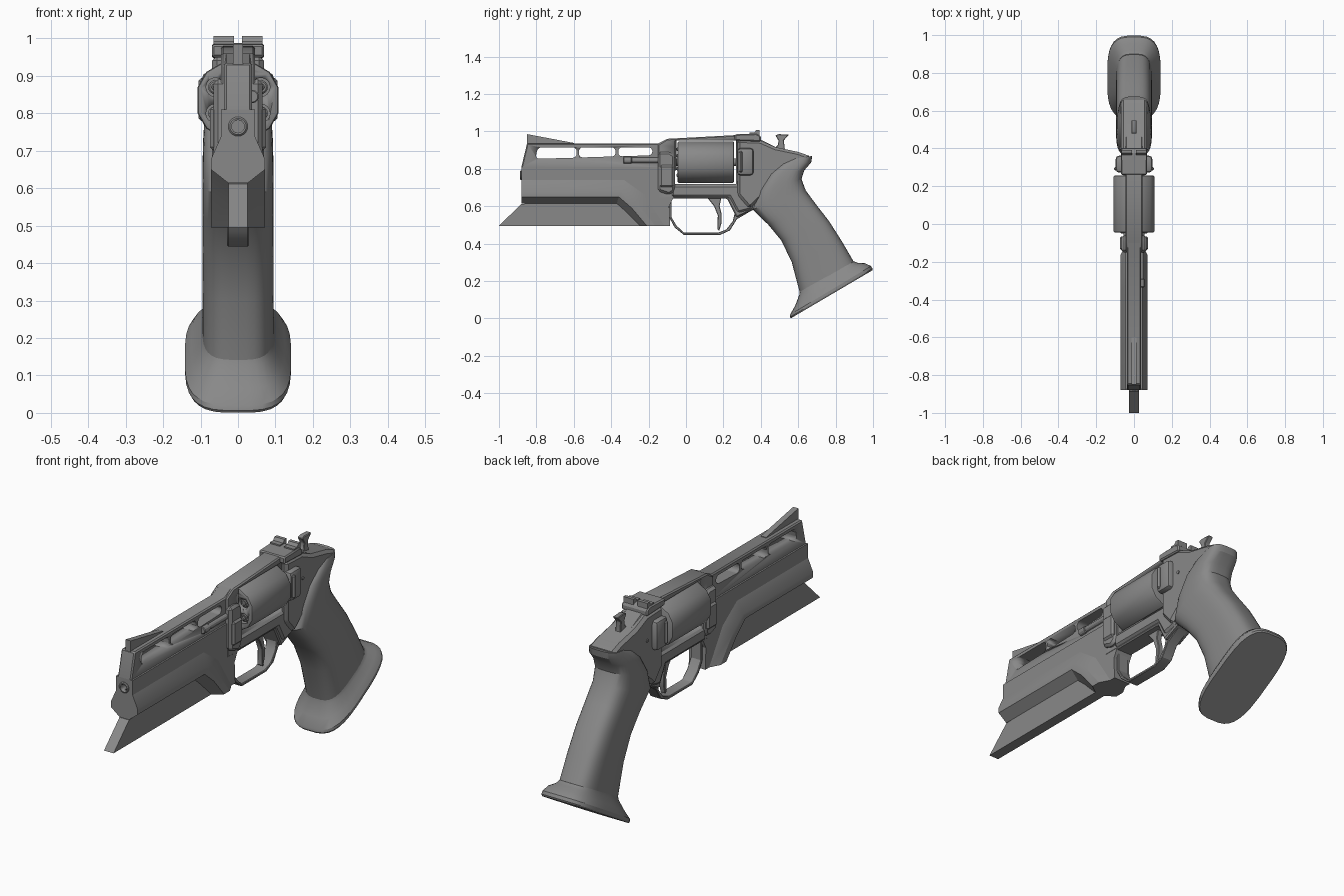
import bpy, bmesh, math
from mathutils import Vector, Matrix

cube = bpy.data.objects.get("Cube")
if cube:
    bpy.data.objects.remove(cube, do_unlink=True)

STEEL = bpy.data.materials.new("gunmetal_grey")
STEEL.use_nodes = True
GREY = (0.25, 0.25, 0.25, 1)
STEEL.diffuse_color = GREY
STEEL.node_tree.nodes["Principled BSDF"].inputs["Base Color"].default_value = GREY


def activate(ob):
    bpy.ops.object.select_all(action='DESELECT')
    ob.select_set(True)
    bpy.context.view_layer.objects.active = ob


def finish(name, bm, bevel=0, segments=1):
    bmesh.ops.recalc_face_normals(bm, faces=bm.faces[:])
    mesh = bpy.data.meshes.new(name)
    bm.to_mesh(mesh)
    bm.free()
    mesh.materials.append(STEEL)
    ob = bpy.data.objects.new(name, mesh)
    bpy.context.collection.objects.link(ob)
    activate(ob)
    if bevel:
        mod = ob.modifiers.new("edge", 'BEVEL')
        mod.width, mod.segments = bevel, segments
        mod.limit_method, mod.angle_limit = 'ANGLE', math.radians(35)
        bpy.ops.object.modifier_apply(modifier=mod.name)
    bpy.ops.object.shade_smooth_by_angle(angle=math.radians(28))
    return ob


def loft(name, rings, bevel=0, segments=1):
    """Skin a list of equal-length closed rings and cap both ends."""
    bm = bmesh.new()
    rows = [[bm.verts.new(p) for p in ring] for ring in rings]
    n = len(rows[0])
    for a, b in zip(rows, rows[1:]):
        for i in range(n):
            j = (i + 1) % n
            bm.faces.new((a[i], a[j], b[j], b[i]))
    bm.faces.new(rows[0])
    bm.faces.new(rows[-1])
    return finish(name, bm, bevel, segments)


def prism(name, side, w, bevel=0, x=0, segments=1):
    """Side outline in (y, z), extruded to half width w about x."""
    return loft(name, [[(x + s * w, y, z) for y, z in side] for s in (-1, 1)], bevel, segments)


def box(y0, y1, z0, z1):
    return [(y0, z0), (y1, z0), (y1, z1), (y0, z1)]


def rod(name, x, z, y0, y1, r, n=20, bevel=0):
    ring = [(x + r * math.cos(math.tau * i / n), z + r * math.sin(math.tau * i / n)) for i in range(n)]
    return loft(name, [[(a, y, c) for a, c in ring] for y in (y0, y1)], bevel)


def cut(ob, cutter):
    cutter.hide_render = True
    activate(ob)
    mod = ob.modifiers.new("cut", 'BOOLEAN')
    mod.operation, mod.solver, mod.object = 'DIFFERENCE', 'EXACT', cutter
    bpy.ops.object.modifier_apply(modifier=mod.name)
    bpy.data.objects.remove(cutter, do_unlink=True)


# Barrel core with bore
core = prism("barrel_core", [(-.88, .69), (-.34, .69), (-.24, .61), (-.15, .495), (-.085, .495),
                             (-.09, .6), (-.06, .66), (-.06, .81), (-.88, .81)], .045)
cut(core, rod("bore_cutter", 0, .765, -.95, -.7, .019))
ring = rod("muzzle_ring", 0, .765, -.887, -.86, .026, 20, .004)
cut(ring, rod("ring_cutter", 0, .765, -.95, -.8, .017))

# Top rib with three vent slots
rib = prism("barrel_rib", [(-.88, .79), (-.88, .81), (-.85, .935), (-.15, .935), (-.1, .96), (-.05, .962),
                           (-.05, .79)], .037, .006)
for y0, y1, z0, skew in ((-.805, -.585, .853, .012), (-.572, -.377, .86, 0), (-.362, -.18, .866, 0)):
    slot = prism("slot_cutter", [(y0, z0), (y1, z0 + .006), (y1, .914), (y0 + skew, .914)], .1)
    bm = bmesh.new()
    bm.from_mesh(slot.data)
    across = [e for e in bm.edges if abs(e.verts[0].co.x - e.verts[1].co.x) > .1]
    bmesh.ops.bevel(bm, geom=across, offset=.02, segments=4, affect='EDGES', profile=.5)
    bm.to_mesh(slot.data)
    bm.free()
    cut(rib, slot)
prism("front_sight", [(-.85, .92), (-.85, .985), (-.6, .938), (-.6, .92)], .014)

# Shroud: faceted band that bends down in front of the trigger guard
bands = [(.045, [(-.88, .739), (-.33, .739), (-.22, .66), (-.115, .495)]),
         (.072, [(-.88, .678), (-.34, .678), (-.265, .62), (-.165, .495)]),
         (.072, [(-.88, .65), (-.36, .65), (-.29, .59), (-.21, .495)]),
         (.026, [(-.88, .614), (-.37, .614), (-.32, .57), (-.245, .495)])]
loft("barrel_shroud", [[(x, *line[k]) for x, line in bands] +
                       [(-x, *line[k]) for x, line in reversed(bands)] for k in range(4)])
prism("under_blade", [(-1, .495), (-.88, .612), (-.3, .64), (-.1, .6), (-.085, .495)], .026)

# Frame with cylinder window
frame = prism("frame", [(-.15, .64), (.22, .64), (.27, .54), (.36, .58), (.42, .66), (.52, .77), (.64, .84),
                        (.66, .865), (.6, .89), (.48, .915), (.4, .955), (.27, .98), (-.1, .96), (-.15, .93)],
              .046, .006)
cut(frame, prism("window_cutter", box(-.06, .268, .718, .95), .2))
prism("rear_frame", [(.275, .66), (.34, .585), (.42, .66), (.52, .77), (.64, .84), (.67, .865), (.6, .89),
                     (.48, .915), (.4, .95), (.275, .955)], .07, .014)
prism("lower_frame", [(-.08, .645), (.23, .645), (.275, .56), (.36, .58), (.36, .715), (-.08, .715)], .056, .014)
prism("recoil_shield", box(.272, .362, .765, .91), .097, .018, 0, 2)
prism("shield_rim", box(.283, .303, .78, .895), .106, .008)
prism("crane", [(-.15, .68), (-.09, .66), (-.06, .68), (-.06, .87), (-.085, .89), (-.15, .89)], .066, .012)
prism("crane_lug", box(-.14, -.065, .7, .82), .075, .01)
rod("ejector_rod", .038, .845, -.33, -.1, .014, 12, .003)
rod("ejector_tip", .038, .845, -.335, -.29, .018, 12, .003)
for s in (-1, 1):
    pin = rod("frame_pin", 0, 0, -.003, .003, .008, 12)
    pin.data.transform(Matrix.Translation((s * .071, .4, .83)) @ Matrix.Rotation(math.pi / 2, 4, 'Z'))

# Six sided cylinder with softened corners
CZ = .835
section = []
for k in range(6):
    for d in (-18, 18):
        a = math.radians(60 * k + d)
        section.append((.1135 * math.cos(a), CZ + .1135 * math.sin(a)))
drum = loft("cylinder", [[(x, y, z) for x, z in section] for y in (-.045, .257)], .008, 2)
for k in range(6):
    a = math.radians(60 * k + 30)
    x, z = .07 * math.cos(a), CZ + .07 * math.sin(a)
    cut(drum, rod("chamber_cutter", x, z, -.1, -.02, .025, 16))
    rod("cartridge_case", x, z, -.04, 0, .019, 16, .004)
    rod("bullet_tip", x, z, -.05, 0, .01, 12, .004)
rod("cylinder_axle", 0, CZ, -.07, .28, .02, 16)

# Trigger and guard
prism("trigger_guard", [(-.09, .645), (-.09, .54), (-.06, .485), (-.01, .445), (.18, .445), (.235, .47),
                        (.272, .53), (.36, .582), (.3, .65), (.25, .62), (.262, .57), (.25, .52),
                        (.215, .475), (.17, .458), (-.01, .458), (-.05, .495), (-.077, .54), (-.077, .645)], .029, .003)
prism("trigger", [(.11, .65), (.15, .6), (.17, .55), (.168, .475), (.178, .468), (.19, .51),
                  (.19, .56), (.18, .6), (.19, .65)], .014, .003)

# Rear sight and hammer
prism("sight_base", [(.26, .95), (.4, .945), (.4, .975), (.375, .988), (.26, .984)], .07, .006)
for s in (-1, 1):
    prism("sight_blade", [(.34, .98), (.392, .98), (.392, 1.007), (.375, 1.007), (.365, .993), (.34, .993)],
          .027, 0, s * .038)
prism("hammer", [(.45, .89), (.49, .925), (.495, .95), (.478, .978), (.495, .985), (.55, .982),
                 (.523, .952), (.53, .89)], .014, .003)

# Grip and flared butt, lofted from rounded sections (front point, back point, half width)
def rounded(front, back, w, n=32, power=.62):
    f, b = Vector(front), Vector(back)
    mid, half = (f + b) / 2, (b - f) / 2
    out = []
    for i in range(n):
        a = math.tau * (i + .5) / n
        c, s = math.cos(a), math.sin(a)
        p = mid + half * math.copysign(abs(c) ** power, c)
        out.append((math.copysign(abs(s) ** power, s) * w, p.x, p.y))
    return out


loft("grip", [rounded(*r) for r in (
    ((.56, .85), (.675, .868), .074), ((.5, .825), (.67, .835), .082), ((.44, .77), (.632, .79), .09),
    ((.385, .68), (.618, .745), .094), ((.355, .582), (.64, .685), .095), ((.44, .5), (.695, .61), .095),
    ((.51, .415), (.765, .52), .095), ((.565, .3), (.835, .41), .095), ((.61, .13), (.905, .29), .095))])
loft("butt_plate", [rounded(*r) for r in (
    ((.608, .15), (.9, .305), .094), ((.605, .125), (.92, .297), .1), ((.582, .065), (.955, .296), .125),
    ((.556, .02), (.99, .28), .142), ((.555, .006), (.998, .266), .142), ((.56, 0), (.997, .257), .138))])
